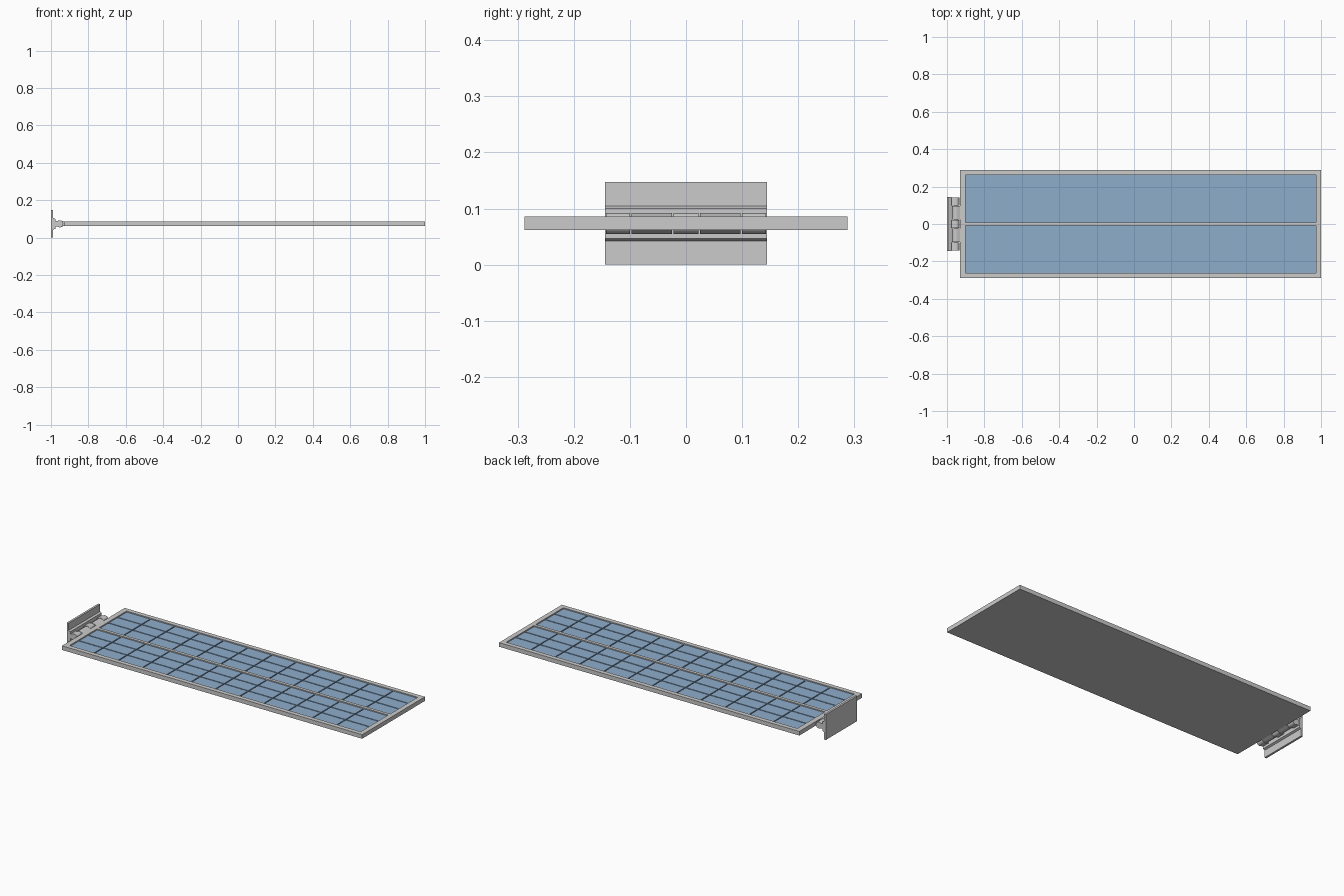
import bpy, bmesh, math

cube = bpy.data.objects.get("Cube")
if cube:
    bpy.data.objects.remove(cube, do_unlink=True)


def material(name, rgb):
    m = bpy.data.materials.new(name)
    m.use_nodes = True
    m.diffuse_color = (*rgb, 1)
    m.node_tree.nodes["Principled BSDF"].inputs["Base Color"].default_value = (*rgb, 1)
    return m


GREY = material("light grey metal", (0.6, 0.6, 0.6))
BLUE = material("solar blue", (0.27, 0.42, 0.6))


def finish(name, bm, mat):
    bmesh.ops.recalc_face_normals(bm, faces=bm.faces)
    me = bpy.data.meshes.new(name)
    bm.to_mesh(me)
    bm.free()
    me.materials.append(mat)
    ob = bpy.data.objects.new(name, me)
    bpy.context.collection.objects.link(ob)
    return ob


def add_box(bm, lo, hi):
    verts = bmesh.ops.create_cube(bm, size=1)["verts"]
    for v in verts:
        v.co = [a + (c + 0.5) * (b - a) for a, b, c in zip(lo, hi, v.co)]


def add_prism(bm, profile, y0, y1):
    """Extrude an x-z profile along y."""
    face = bm.faces.new([bm.verts.new((x, y0, z)) for x, z in profile])
    geom = bmesh.ops.extrude_face_region(bm, geom=[face])["geom"]
    bmesh.ops.translate(bm, vec=(0, y1 - y0, 0),
                        verts=[g for g in geom if isinstance(g, bmesh.types.BMVert)])


X0, X1, W = -0.93, 1.0, 0.288
GX0, GX1, GW, MID = -0.9, 0.972, 0.262, 0.009
BOTTOM, FLOOR, CELL, TOP = 0.062, 0.076, 0.0815, 0.086
AXIS_X, AXIS_Z, R = -0.953, 0.0735, 0.019

# Panel frame: tray with two recessed bays
bm = bmesh.new()
add_box(bm, (X0, -W, BOTTOM), (X1, W, FLOOR - 0.001))
for s in (-1, 1):
    add_box(bm, (X0, min(s * GW, s * W), FLOOR - 0.001), (X1, max(s * GW, s * W), TOP))
add_box(bm, (X0, -GW, FLOOR - 0.001), (GX0, GW, TOP))
add_box(bm, (GX1, -GW, FLOOR - 0.001), (X1, GW, TOP))
add_box(bm, (GX0, -MID, FLOOR - 0.001), (GX1, MID, TOP))
finish("panel_frame", bm, GREY)

# Solar cells raised above a backing sheet in each bay
COLS, ROWS, GAP = 12, 3, 0.003
for side, s in (("left", 1), ("right", -1)):
    bm = bmesh.new()
    y0, y1 = sorted((s * MID, s * GW))
    add_box(bm, (GX0, y0, FLOOR - 0.001), (GX1, y1, FLOOR))
    dx, dy = (GX1 - GX0) / COLS, (y1 - y0) / ROWS
    for i in range(COLS):
        for j in range(ROWS):
            x, y = GX0 + i * dx, y0 + j * dy
            add_box(bm, (x + GAP, y + GAP, FLOOR), (x + dx - GAP, y + dy - GAP, CELL))
    finish("solar_cells_" + side, bm, BLUE)

# Mounting plate with a stepped rib
bm = bmesh.new()
add_prism(bm, [(-1, 0), (-0.988, 0), (-0.988, 0.042), (-0.977, 0.047),
               (-0.977, 0.1), (-0.988, 0.105), (-0.988, 0.147), (-1, 0.147)],
          -0.144, 0.144)
finish("mounting_plate", bm, GREY)


# Hinge knuckles: round barrel with a tapered arm to the plate or the panel
def knuckle(name, y0, y1, end_x, half):
    bm = bmesh.new()
    d = 1 if end_x > AXIS_X else -1
    arc = [math.radians(60 + 20 * k) for k in range(13)]
    profile = [(AXIS_X - d * R * -math.cos(a), AXIS_Z + R * math.sin(a)) for a in arc]
    profile += [(end_x, AXIS_Z - half), (end_x, AXIS_Z + half)]
    add_prism(bm, profile, y0, y1)
    ob = finish(name, bm, GREY)
    for o in bpy.context.selected_objects:
        o.select_set(False)
    ob.select_set(True)
    bpy.context.view_layer.objects.active = ob
    bpy.ops.object.shade_smooth_by_angle(angle=math.radians(30))


knuckle("plate_knuckle_middle", -0.022, 0.022, -0.98, 0.012)
for side, s in (("left", 1), ("right", -1)):
    knuckle("plate_knuckle_" + side, *sorted((s * 0.1, s * 0.143)), -0.98, 0.012)
    knuckle("panel_knuckle_" + side, *sorted((s * 0.025, s * 0.097)), X0 + 0.002, 0.0105)

# Hinge pin
bm = bmesh.new()
add_prism(bm, [(AXIS_X + 0.008 * math.cos(a * math.pi / 6),
                AXIS_Z + 0.008 * math.sin(a * math.pi / 6)) for a in range(12)],
          -0.14, 0.14)
finish("hinge_pin", bm, GREY)
